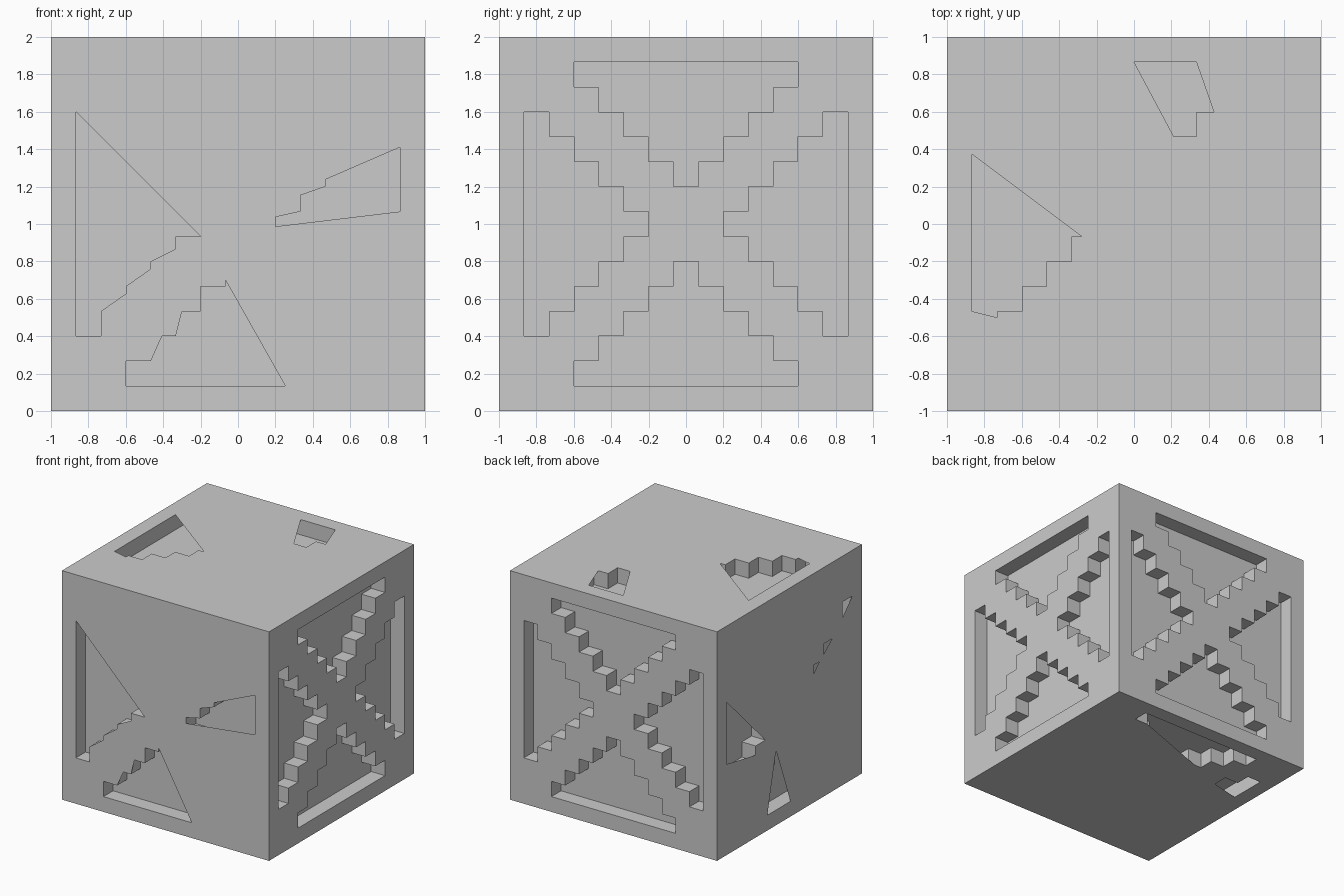
import bpy, bmesh
from mathutils import Vector
from mathutils.geometry import tessellate_polygon

if "Cube" in bpy.data.objects:
    bpy.data.objects.remove(bpy.data.objects["Cube"])

K = 2 / 15                      # one cell: each side is a 15 x 15 grid
CENTRE = Vector((0, 0, 1))
X, Y, Z = Vector((1, 0, 0)), Vector((0, 1, 0)), Vector((0, 0, 1))


def is_pocket(i, j):
    """Four stepped triangular recesses, leaving a stepped X."""
    big, small = max(abs(i), abs(j)), min(abs(i), abs(j))
    return 2 <= big <= 6 and small <= big - 2


def add_face(bm, pts, normal):
    f = bm.faces.new([bm.verts.new(p) for p in pts])
    f.normal_update()
    if f.normal.dot(normal) < 0:
        f.normal_flip()


def finish(bm, name):
    bmesh.ops.remove_doubles(bm, verts=bm.verts, dist=1e-5)
    me = bpy.data.meshes.new(name)
    bm.to_mesh(me)
    bm.free()
    bpy.context.collection.objects.link(bpy.data.objects.new(name, me))


def build_side(name, n, u, v, holes=None):
    """One cube side: recesses plus either open rim cells or a pierced sheet."""
    def P(a, b, depth=0):
        return CENTRE + K * (u * a + v * b + n * (7.5 - depth))

    bm = bmesh.new()
    for i in range(-7, 8):
        for j in range(-7, 8):
            pocket = is_pocket(i, j)
            if pocket or not holes:
                d = 1 if pocket else 0
                add_face(bm, [P(i + a, j + b, d) for a, b in
                              ((-.5, -.5), (.5, -.5), (.5, .5), (-.5, .5))], n)
            if not pocket:
                continue
            # recess walls
            for di, dj in ((1, 0), (-1, 0), (0, 1), (0, -1)):
                if not is_pocket(i + di, j + dj):
                    a0, b0 = i + (di - dj) / 2, j + (dj - di) / 2
                    a1, b1 = i + (di + dj) / 2, j + (dj + di) / 2
                    add_face(bm, [P(a0, b0), P(a1, b1), P(a1, b1, 1), P(a0, b0, 1)],
                             -(u * di + v * dj))
    finish(bm, name)

    # outer sheet that partly covers the recesses
    if holes:
        square = [(-7.5, -7.5), (7.5, -7.5), (7.5, 7.5), (-7.5, 7.5)]
        loops = [square] + holes
        flat = [p for loop in loops for p in loop]
        bm = bmesh.new()
        for tri in tessellate_polygon([[Vector((a, b, 0)) for a, b in l] for l in loops]):
            add_face(bm, [P(*flat[k]) for k in tri], n)
        finish(bm, name + "_cover")


# open sides
build_side("right_side", X, Y, Z)
build_side("back_side", Y, X, Z)

# partly covered sides (openings in grid cells from the side's centre)
build_side("front_side", -Y, X, Z, [
    [(-6.5, 4.5), (-1.5, -.5), (-2.5, -.5), (-2.5, -1), (-3.5, -1.5), (-3.5, -1.8),
     (-4.5, -2.5), (-4.5, -2.8), (-5.5, -3.5), (-5.5, -4.5), (-6.5, -4.5)],
    [(-4.5, -6.5), (-4.5, -5.5), (-3.5, -5.5), (-3.05, -4.5), (-2.5, -4.5), (-2.25, -3.5),
     (-1.5, -3.5), (-1.5, -2.5), (-.5, -2.5), (-.5, -2.25), (1.9, -6.5)],
    [(1.5, -.1), (1.5, .28), (2.5, .5), (2.5, 1.15), (3.5, 1.5), (3.5, 1.78),
     (6.5, 3.08), (6.5, .5)]])
build_side("top_side", Z, X, Y, [
    [(-6.5, 2.8), (-2.1, -.5), (-2.5, -.5), (-2.5, -1.5), (-3.5, -1.5), (-3.5, -2.5),
     (-4.5, -2.5), (-4.5, -3.5), (-5.5, -3.5), (-5.5, -3.75), (-6.5, -3.5)],
    [(0, 6.5), (2.5, 6.5), (3.2, 4.5), (2.5, 4.5), (2.5, 3.5), (1.6, 3.5)]])
build_side("left_side", -X, Y, Z, [
    [(6.5, 2.5), (2.5, -1.5), (3.5, -1.5), (3.5, -2.1), (6.5, -1.55)],
    [(1.4, -2.6), (2.3, -6.5), (-.1, -6.5)],
    [(-6.5, 4.5), (-5.5, 4.5), (-5.5, 3.5)],
    [(-4.4, 2.5), (-3.5, 2.5), (-3.5, 1.8)],
    [(-3.1, 1.5), (-2.5, 1.5), (-2.5, .95)]])
build_side("bottom_side", -Z, X, Y, [
    [(4.5, 6.5), (-4.5, 6.5), (-4.5, 5.5), (-3.5, 5.5), (-3.5, 4.5), (-2.5, 4.5),
     (-2.5, 3.5), (-2, 3.5), (3.5, 5.5), (4.5, 5.5)],
    [(-6.5, 4.5), (-5.5, 4.5), (-5.5, 3.5), (-4.5, 3.5), (-4.5, 2.5), (-6.5, 2.03)]])
